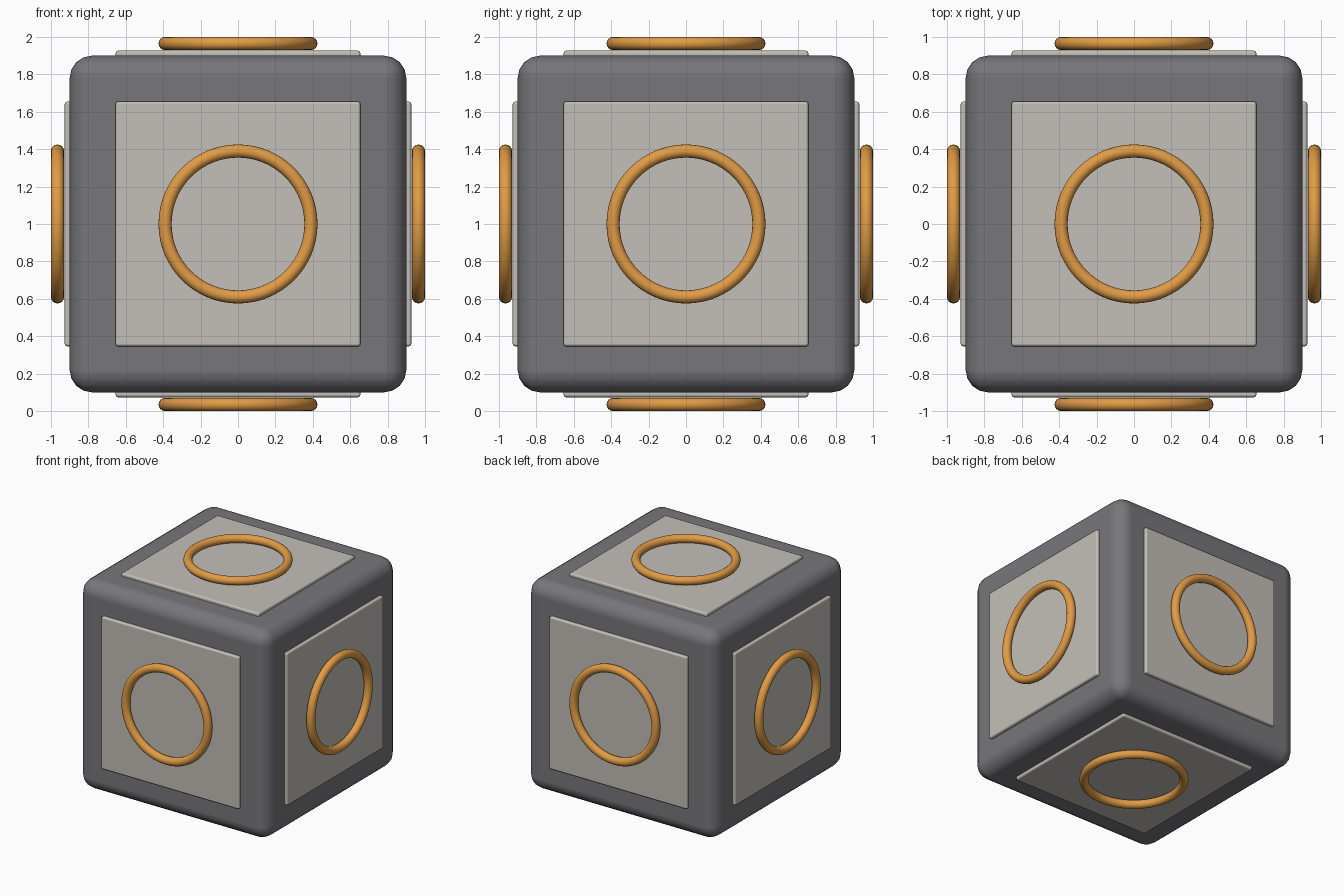
import bpy
from math import pi, radians
from mathutils import Matrix, Vector

if "Cube" in bpy.data.objects:
    bpy.data.objects.remove(bpy.data.objects["Cube"])


def material(name, rgb):
    m = bpy.data.materials.new(name)
    m.diffuse_color = (*rgb, 1)
    m.use_nodes = True
    m.node_tree.nodes["Principled BSDF"].inputs["Base Color"].default_value = m.diffuse_color
    return m


GREY = material("dark grey", (0.185, 0.18, 0.195))
STONE = material("pale stone", (0.55, 0.52, 0.48))
GOLD = material("warm gold", (0.75, 0.33, 0.06))
CENTRE = Matrix.Translation((0, 0, 1))


def finish(name, mat, matrix):
    ob = bpy.context.object
    ob.name = name
    ob.data.materials.append(mat)
    ob.matrix_world = matrix
    return ob


def rounded_box(name, size, bevel, segments, mat, matrix):
    bpy.ops.mesh.primitive_cube_add(size=1)
    ob = bpy.context.object
    ob.data.transform(Matrix.Diagonal((*size, 1)))
    bpy.ops.object.shade_smooth_by_angle(angle=radians(40))
    mod = ob.modifiers.new("rounded edges", 'BEVEL')
    mod.width, mod.segments = bevel, segments
    mod.harden_normals = True
    return finish(name, mat, matrix)


# Main body
rounded_box("cube_body", (1.8, 1.8, 1.8), 0.12, 4, GREY, CENTRE)

# One raised panel and one ring on each of the six sides
sides = {"front": (0, -1, 0), "back": (0, 1, 0), "right": (1, 0, 0),
         "left": (-1, 0, 0), "top": (0, 0, 1), "bottom": (0, 0, -1)}
for side, direction in sides.items():
    turn = CENTRE @ Vector(direction).to_track_quat('Z', 'Y').to_matrix().to_4x4()
    rounded_box(side + "_panel", (1.31, 1.31, 0.06), 0.015, 2, STONE,
                turn @ Matrix.Translation((0, 0, 0.897)))
    bpy.ops.mesh.primitive_torus_add(major_radius=0.39, minor_radius=0.035,
                                     major_segments=64, minor_segments=16)
    bpy.ops.object.shade_smooth()
    finish(side + "_ring", GOLD, turn @ Matrix.Translation((0, 0, 0.965)))
